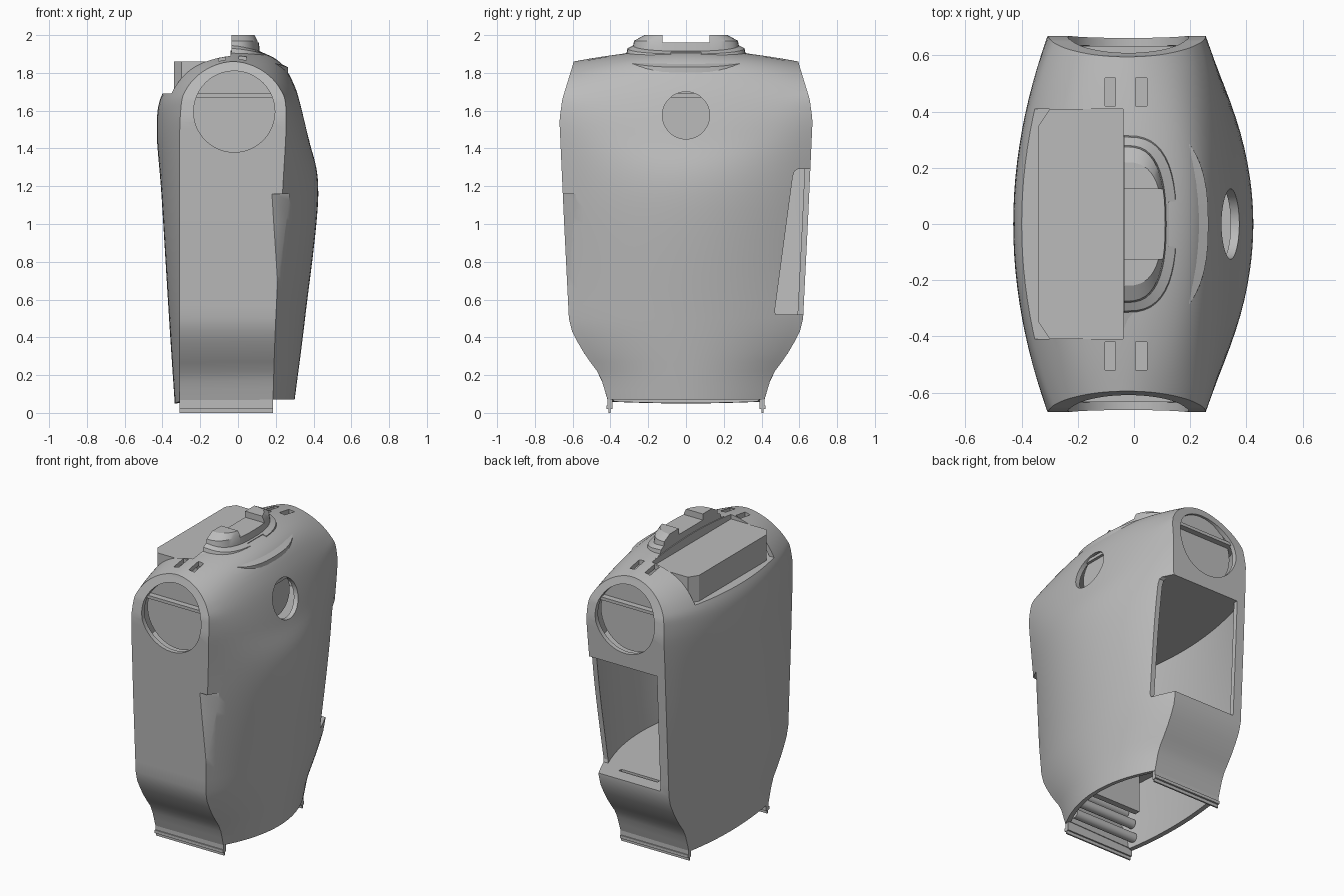
import bpy, bmesh, math
from mathutils import Vector

if "Cube" in bpy.data.objects:
    bpy.data.objects.remove(bpy.data.objects["Cube"])

grey = bpy.data.materials.new("plain grey")
grey.use_nodes = True
grey.diffuse_color = (0.5, 0.5, 0.5, 1)
grey.node_tree.nodes["Principled BSDF"].inputs["Base Color"].default_value = (0.5, 0.5, 0.5, 1)

# Control outlines (x, z), left foot over the crown to right foot
END = [(-.31, .06), (-.31, .5), (-.31, 1.15), (-.305, 1.58), (-.27, 1.72), (-.165, 1.82), (-.025, 1.86),
       (.115, 1.82), (.22, 1.72), (.255, 1.58), (.235, 1.15), (.2, .5), (.185, .07)]
MID = [(-.335, .05), (-.365, .5), (-.405, 1.15), (-.43, 1.5), (-.4, 1.69), (-.27, 1.85), (-.02, 1.92),
       (.19, 1.88), (.3, 1.73), (.375, 1.45), (.425, 1.15), (.355, .5), (.3, .07)]
# Half depth by height (z, y)
DEPTH = [(0, .4), (.07, .415), (.2, .455), (.3, .53), (.42, .6), (.5, .62),
         (1, .645), (1.55, .67), (1.66, .655), (1.84, .6), (2, .56)]


def lerp_table(table, v):
    for (a, fa), (b, fb) in zip(table, table[1:]):
        if v <= b:
            return fa + (fb - fa) * max(0, (v - a) / (b - a))
    return table[-1][1]


def spline(points, steps=8):
    p = [Vector(q) for q in points]
    p = [2 * p[0] - p[1]] + p + [2 * p[-1] - p[-2]]
    out = []
    for a, b, c, d in zip(p, p[1:], p[2:], p[3:]):
        for i in range(steps):
            u = i / steps
            out.append(b + (c - a) * u / 2 + (2 * a - 5 * b + 4 * c - d) * u * u / 2
                       + (3 * b - a - 3 * c + d) * u ** 3 / 2)
    return out + [p[-2]]


end_line, mid_line = spline(END), spline(MID)


def outline(t):
    return [e.lerp(m, 1 - t * t) for e, m in zip(end_line, mid_line)]


def finish(name, bm, smooth=True):
    bmesh.ops.recalc_face_normals(bm, faces=bm.faces)
    mesh = bpy.data.meshes.new(name)
    bm.to_mesh(mesh)
    bm.free()
    ob = bpy.data.objects.new(name, mesh)
    bpy.context.collection.objects.link(ob)
    mesh.materials.append(grey)
    if smooth:
        shade(ob)
    return ob


def activate(ob):
    bpy.ops.object.select_all(action='DESELECT')
    ob.select_set(True)
    bpy.context.view_layer.objects.active = ob


def shade(ob):
    activate(ob)
    bpy.ops.object.shade_smooth_by_angle(angle=math.radians(28))


def box(name, x, y, z):
    bm = bmesh.new()
    bmesh.ops.create_cube(bm, size=1)
    for v in bm.verts:
        v.co = [r[0] if c < 0 else r[1] for c, r in zip(v.co, (x, y, z))]
    return finish(name, bm, False)


def cylinder(name, radius, length, place, axis):
    bm = bmesh.new()
    bmesh.ops.create_cone(bm, cap_ends=True, segments=48, radius1=radius, radius2=radius, depth=length)
    turn = Vector((0, 0, 1)).rotation_difference(Vector(axis))
    for v in bm.verts:
        v.co = turn @ v.co + Vector(place)
    return finish(name, bm)


def prism(name, points, axis, lo, hi):
    bm = bmesh.new()
    def put(p, h):
        co = list(p)
        co.insert(axis, h)
        return bm.verts.new(co)
    a, b = [[put(p, h) for p in points] for h in (lo, hi)]
    bm.faces.new(a)
    bm.faces.new(b)
    for i in range(len(a)):
        bm.faces.new((a[i - 1], a[i], b[i], b[i - 1]))
    return finish(name, bm, False)


def apply(ob, mod):
    activate(ob)
    bpy.ops.object.modifier_apply(modifier=mod.name)


def cut(ob, *cutters):
    for c in cutters:
        mod = ob.modifiers.new("cut", 'BOOLEAN')
        mod.operation, mod.solver, mod.object = 'DIFFERENCE', 'EXACT', c
        apply(ob, mod)
        bpy.data.objects.remove(c)
    shade(ob)


# Torso shell: bulging loft between two flat arched ends
bm = bmesh.new()
STEPS = 24
rows = []
for i in range(STEPS + 1):
    t = -1 + 2 * i / STEPS
    rows.append([bm.verts.new((p.x, t * lerp_table(DEPTH, p.y), p.y)) for p in outline(t)])
for a, b in zip(rows, rows[1:]):
    for i in range(len(a) - 1):
        bm.faces.new((a[i], a[i + 1], b[i + 1], b[i]))
for r in (rows[0], rows[-1]):
    n = len(r) - 1
    for i in range(n // 2 - 1):
        bm.faces.new((r[i], r[i + 1], r[n - i - 1], r[n - i]))
    bm.faces.new(r[n // 2 - 1:n // 2 + 2])
shell = finish("torso_shell", bm, False)
mod = shell.modifiers.new("wall", 'SOLIDIFY')
mod.thickness, mod.offset, mod.use_even_offset = .03, -1, True
apply(shell, mod)

# Openings: shoulders, side port, top recess, rear bay, top slots, corner chamfer
cut(shell,
    cylinder("cutter", .215, 3, (-.02, 0, 1.595), (0, 1, 0)),
    cylinder("cutter", .125, .6, (.5, 0, 1.575), (1, 0, 0)),
    box("cutter", (-.6, -.04), (-.41, .41), (1.69, 2.2)),
    prism("cutter", [(.9, 1.29), (.59, 1.29), (.575, 1.28), (.565, 1.25), (.47, .54), (.475, .52), (.9, .52)],
          0, -.25, .7),
    prism("cutter", [(.18, -.7), (.18, -.652), (.27, -.585), (.4, -.56), (.4, -.7)], 2, .52, 1.16),
    *[box("cutter", x, y, (1.75, 2)) for x in ((-.103, -.065), (.006, .046))
      for y in ((.42, .52), (-.52, -.42))])


# Internal decks that follow the shell's section
def deck(name, z, thick, inset=.012):
    left, right = [], []
    for i in range(25):
        t = -1 + i / 12
        line = outline(t)
        half = len(line) // 2
        y = t * (lerp_table(DEPTH, z) - inset)
        left.append((lerp_table([(p.y, p.x) for p in line[:half + 1]], z) + inset, y))
        right.append((lerp_table([(p.y, p.x) for p in line[:half - 1:-1]], z) - inset, y))
    return prism(name, left + right[::-1], 2, z - thick, z)


floor = deck("bay_floor", .52, .02)
cut(floor, box("cutter", (-.16, .12), (.5, .525), (.4, .6)), box("cutter", (-.24, -.2), (.2, .42), (.4, .6)))
deck("bay_ceiling", 1.31, .02)
deck("recess_ledge", 1.69, .02)

# Recess block with clipped outer corners, and the wall behind it
prism("recess_block", [(-.02, -.41), (-.3, -.41), (-.34, -.35), (-.34, .35), (-.3, .41), (-.02, .41)],
      2, 1.68, 1.86)
box("recess_wall", (-.04, -.01), (-.41, .41), (1.8, 1.89))

# Pocket floors of the shoulder and side ports
for side, s in (("front", -1), ("rear", 1)):
    cylinder(side + "_shoulder_disc", .222, .03, (-.02, s * .58, 1.595), (0, 1, 0))
    y = sorted((s * .39, s * .415))
    box(side + "_flange", (-.31, .185), y, (.02, .08))
    box(side + "_flange_lip", (-.31, .185), sorted((s * .395, s * .422)), (.02, .04))
    box(side + "_flange_hook", (-.31, .185), sorted((s * .4, s * .41)), (0, .02))
cylinder("side_port_disc", .13, .03, (.27, 0, 1.575), (1, 0, 0))

# Neck collar: D-shaped rows of (x radius, y radius, z, forward drop)
bm = bmesh.new()
rows = []
for rx, ry, z, drop in ((.3, .375, 1.86, .07), (.3, .37, 1.895, .065), (.19, .315, 1.905, .02),
                        (.185, .31, 1.93, .03), (.15, .28, 1.945, .03),
                        (.145, .275, 1.97, 0), (.135, .22, 2, 0)):
    row = []
    for i in range(25):
        a = math.pi * (i / 24 - .5)
        c, s = math.cos(a), math.sin(a)
        row.append(bm.verts.new((-.035 + rx * c ** .7 if c > 1e-6 else -.035,
                                 ry * math.copysign(abs(s) ** .8, s), z - drop * max(c, 0))))
    rows.append(row)
for a, b in zip(rows, rows[1:]):
    for i in range(25):
        bm.faces.new((a[i - 1], a[i], b[i], b[i - 1]))
bm.faces.new(rows[0])
bm.faces.new(rows[-1])
collar = finish("neck_collar", bm)
cut(collar, box("cutter", (-.2, .3), (-.125, .125), (1.96, 2.1)),
    box("cutter", (.125, .2), (-.08, .08), (1.895, 1.92)))

# Cross rods and bracket inside the open base
for i, (y, z) in enumerate(((-.35, .12), (-.36, .22), (-.42, .32))):
    cylinder("base_rod_%d" % (i + 1), .03, .46, (-.06, y, z), (1, 0, 0))
box("base_bracket", (-.26, .12), (-.3, -.26), (.25, .5))
